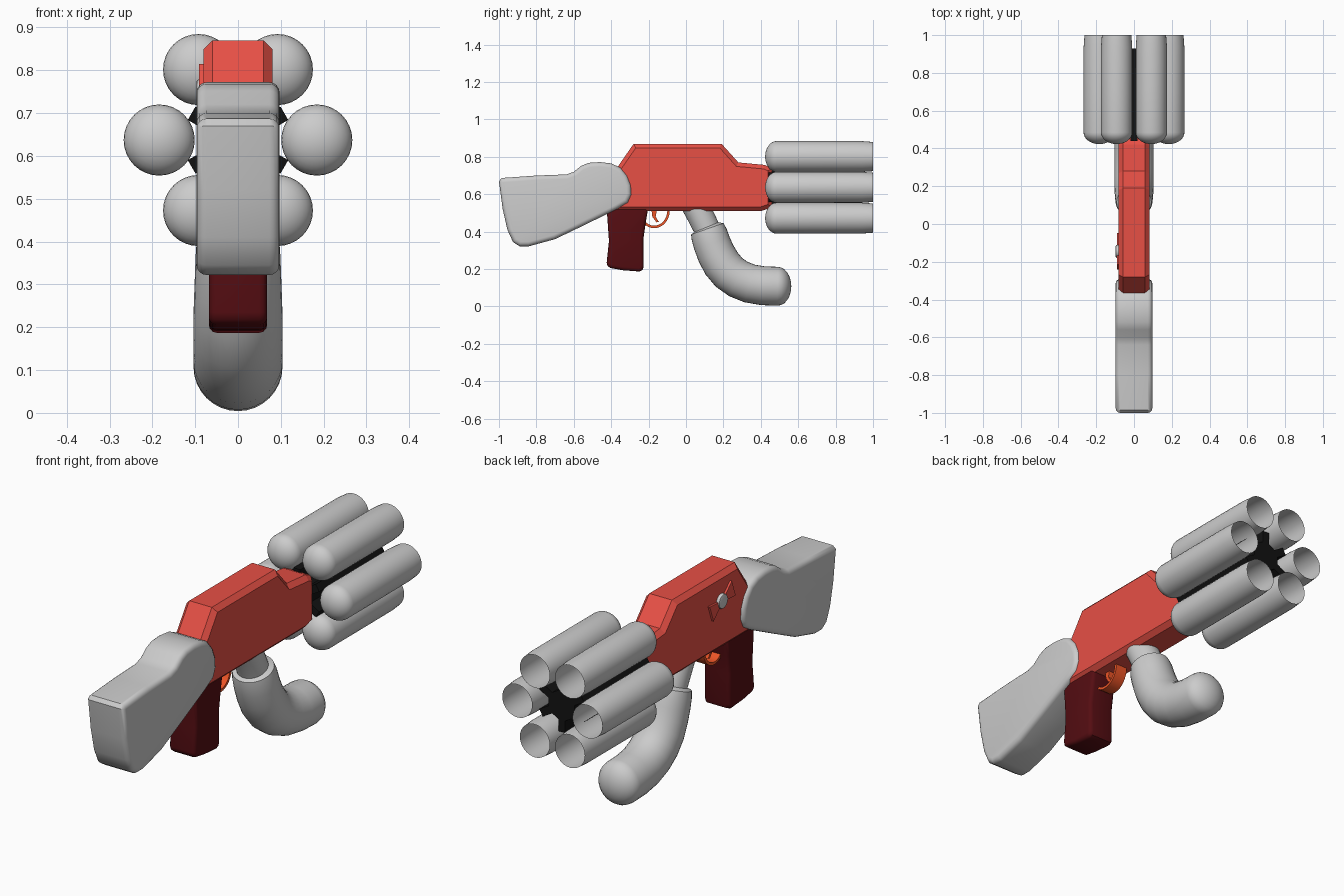
import bpy, bmesh, math
from mathutils import Vector

if "Cube" in bpy.data.objects:
    bpy.data.objects.remove(bpy.data.objects["Cube"])


def material(name, rgb):
    m = bpy.data.materials.new(name)
    m.diffuse_color = (*rgb, 1)
    m.use_nodes = True
    m.node_tree.nodes["Principled BSDF"].inputs["Base Color"].default_value = m.diffuse_color
    return m


RED = material("red", (0.80, 0.08, 0.06))
MAROON = material("maroon", (0.09, 0.004, 0.006))
ORANGE = material("orange", (0.85, 0.09, 0.02))
BLACK = material("black", (0.006, 0.006, 0.006))


def finish(name, bm, mat=None, angle=30):
    bmesh.ops.remove_doubles(bm, verts=bm.verts[:], dist=0.0002)
    bmesh.ops.recalc_face_normals(bm, faces=bm.faces[:])
    me = bpy.data.meshes.new(name)
    bm.to_mesh(me)
    bm.free()
    me.shade_smooth()
    me.set_sharp_from_angle(angle=math.radians(angle))
    ob = bpy.data.objects.new(name, me)
    bpy.context.collection.objects.link(ob)
    if mat:
        me.materials.append(mat)
    return ob


def prism(name, pts, a, b, mat=None, bevel=0, segs=1, axis='x', angle=30):
    """Extrude a closed profile from a to b; bevel rounds both rims."""
    bm = bmesh.new()

    def place(p, d):
        return (d, p[0], p[1]) if axis == 'x' else (p[0], d, p[1])
    lo = [bm.verts.new(place(p, a)) for p in pts]
    hi = [bm.verts.new(place(p, b)) for p in pts]
    caps = [bm.faces.new(lo), bm.faces.new(hi)]
    n = len(pts)
    for i in range(n):
        j = (i + 1) % n
        bm.faces.new((lo[i], lo[j], hi[j], hi[i]))
    bmesh.ops.recalc_face_normals(bm, faces=bm.faces[:])
    if bevel:
        rim = [e for f in caps for e in f.edges]
        bmesh.ops.bevel(bm, geom=rim, offset=bevel, segments=segs,
                        profile=0.5, affect='EDGES')
    return finish(name, bm, mat, angle)


def tube(name, path, x=0, sides=32, mat=None, angle=40):
    """Sweep circles along (y, z, radius) points lying in a side plane."""
    bm = bmesh.new()
    rings = []
    for i, (y, z, r) in enumerate(path):
        p, q = path[max(i - 1, 0)], path[min(i + 1, len(path) - 1)]
        t = Vector((q[0] - p[0], q[1] - p[1])).normalized()
        ring = []
        for k in range(sides):
            w = math.tau * k / sides
            s = r * math.sin(w)
            ring.append(bm.verts.new((x + r * math.cos(w), y - t.y * s, z + t.x * s)))
        rings.append(ring)
    for r0, r1 in zip(rings, rings[1:]):
        for k in range(sides):
            m = (k + 1) % sides
            bm.faces.new((r0[k], r0[m], r1[m], r1[k]))
    return finish(name, bm, mat, angle)


# Receiver body with chamfered rims
prism("receiver", [(-0.43, 0.51), (0.40, 0.51), (0.46, 0.53), (0.46, 0.74), (0.42, 0.757),
                   (0.28, 0.77), (0.19, 0.87), (-0.28, 0.87), (-0.37, 0.74)],
      -0.081, 0.081, RED, 0.022, 1, angle=10)

# Shoulder stock
prism("shoulder_stock", [(-1.0, 0.67), (-0.985, 0.687), (-0.80, 0.70), (-0.64, 0.706),
                         (-0.60, 0.72), (-0.56, 0.752), (-0.52, 0.768), (-0.46, 0.772),
                         (-0.40, 0.765), (-0.35, 0.742), (-0.315, 0.70), (-0.295, 0.65),
                         (-0.291, 0.60), (-0.31, 0.555), (-0.37, 0.52), (-0.55, 0.432),
                         (-0.70, 0.36), (-0.84, 0.322), (-0.89, 0.322), (-0.925, 0.345),
                         (-0.955, 0.41), (-0.98, 0.52)],
      -0.097, 0.097, None, 0.024, 4, angle=40)

# Rear pistol grip
prism("rear_grip", [(-0.425, 0.54), (-0.20, 0.54), (-0.215, 0.45), (-0.228, 0.36),
                    (-0.226, 0.215), (-0.232, 0.195), (-0.25, 0.187), (-0.34, 0.194),
                    (-0.405, 0.206), (-0.42, 0.218), (-0.424, 0.235), (-0.412, 0.35)],
      -0.068, 0.068, MAROON, 0.018, 3, angle=40)

# Trigger guard arc and trigger
arc = [math.pi + math.pi * i / 16 for i in range(17)]
prism("trigger_guard",
      [(-0.17 + 0.083 * math.cos(w), 0.512 + 0.093 * math.sin(w)) for w in arc] +
      [(-0.17 + 0.070 * math.cos(w), 0.512 + 0.080 * math.sin(w)) for w in reversed(arc)],
      -0.03, 0.03, ORANGE)
prism("trigger", [(-0.185, 0.52), (-0.155, 0.52), (-0.162, 0.48), (-0.145, 0.452),
                  (-0.158, 0.450), (-0.18, 0.48)], -0.015, 0.015, ORANGE)

# Curved front grip: slim neck, thick bent handle with a domed end
tube("front_grip_neck", [(0.03, 0.57, 0.0), (0.035, 0.56, 0.07), (0.065, 0.51, 0.072),
                         (0.115, 0.41, 0.07), (0.125, 0.38, 0.07)])
bend = [(0.11, 0.425, 0.068), (0.114, 0.415, 0.092), (0.124, 0.385, 0.098),
        (0.138, 0.34, 0.10), (0.16, 0.285, 0.102), (0.19, 0.23, 0.104),
        (0.23, 0.182, 0.104), (0.28, 0.147, 0.104), (0.34, 0.123, 0.104),
        (0.41, 0.111, 0.104), (0.49, 0.108, 0.104)]
dome = [(0.49 + 0.073 * math.sin(w), 0.108, 0.104 * math.cos(w))
        for w in (math.pi / 2 * i / 6 for i in range(1, 7))]
tube("front_grip_handle", bend + dome)

# Six open barrels in a ring, each with a rounded closed rear
CZ = 0.637
for i in range(6):
    w = math.tau * i / 6
    bx, bz = 0.184 * math.cos(w), CZ + 0.19 * math.sin(w)
    path = [(0.485 - 0.062 * math.cos(a), bz, 0.083 * math.sin(a))
            for a in (math.pi / 2 * k / 8 for k in range(9))]
    path += [(0.70, bz, 0.083), (0.94, bz, 0.0825), (1.0, bz, 0.078)]
    tube(f"barrel_{i + 1}", path, bx)

# Toothed black axle between the barrels
gear = []
for i in range(6):
    w = math.radians(30 + 60 * i)
    for r, s in ((0.068, -0.018), (0.125, -0.018), (0.125, 0.018), (0.068, 0.018)):
        gear.append((r * math.cos(w) - s * math.sin(w),
                     CZ + r * math.sin(w) + s * math.cos(w)))
prism("barrel_axle", gear, 0.44, 0.93, BLACK, axis='y')

# Side key on the left: grey hub with two tilted red wings
KY, KZ, tilt = -0.145, 0.745, math.radians(-20)
prism("side_key_hub", [(KY + 0.034 * math.cos(math.tau * i / 20),
                        KZ + 0.034 * math.sin(math.tau * i / 20)) for i in range(20)],
      -0.097, -0.075, None, 0.006, 2)
for side, label in ((1, "front"), (-1, "rear")):
    wing = [(0.012 * side, -0.008), (0.088 * side, -0.042),
            (0.088 * side, 0.042), (0.012 * side, 0.008)]
    prism(f"side_key_wing_{label}",
          [(KY + u * math.cos(tilt) - v * math.sin(tilt),
            KZ + u * math.sin(tilt) + v * math.cos(tilt)) for u, v in wing],
          -0.091, -0.075, RED)
